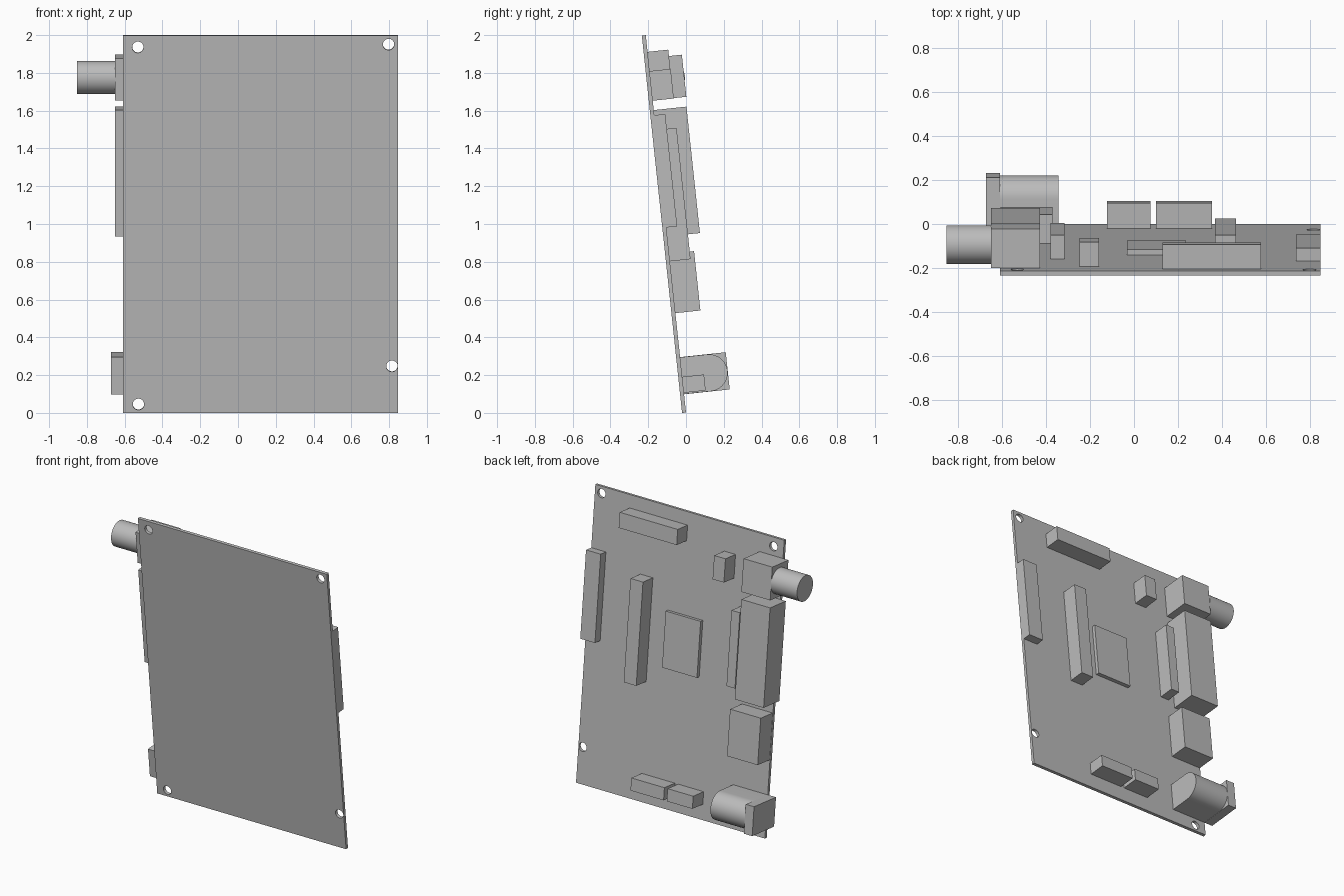
import bpy, bmesh, math
from mathutils import Matrix

cube = bpy.data.objects.get("Cube")
if cube:
    bpy.data.objects.remove(cube)

grey = bpy.data.materials.new("plain_grey")
grey.use_nodes = True
grey.diffuse_color = (0.5, 0.5, 0.5, 1)
grey.node_tree.nodes["Principled BSDF"].inputs["Base Color"].default_value = (0.5, 0.5, 0.5, 1)

# Parts are laid out on an upright board (x across, y out of the back, z up), then leaned back
THICK = 0.021
LEAN = Matrix.Translation((0, 0, 0.002)) @ Matrix.Rotation(math.atan(0.213 / 1.998), 4, 'X')


def finish(name, bm, smooth=False):
    bmesh.ops.recalc_face_normals(bm, faces=bm.faces)
    mesh = bpy.data.meshes.new(name)
    bm.to_mesh(mesh)
    bm.free()
    mesh.materials.append(grey)
    obj = bpy.data.objects.new(name, mesh)
    bpy.context.collection.objects.link(obj)
    obj.matrix_world = LEAN
    bpy.ops.object.select_all(action='DESELECT')
    obj.select_set(True)
    bpy.context.view_layer.objects.active = obj
    if smooth:
        bpy.ops.object.shade_smooth_by_angle(angle=math.radians(30))
    return obj


def block(name, x0, x1, z0, z1, depth, y0=0.0):
    bm = bmesh.new()
    bmesh.ops.create_cube(bm, size=1)
    bmesh.ops.scale(bm, vec=(x1 - x0, depth - y0, z1 - z0), verts=bm.verts)
    bmesh.ops.translate(bm, vec=((x0 + x1) / 2, (y0 + depth) / 2, (z0 + z1) / 2), verts=bm.verts)
    return finish(name, bm)


def extrude_x(name, profile, x0, x1):
    """Sweep a (y, z) outline along x."""
    bm = bmesh.new()
    face = bm.faces.new([bm.verts.new((x0, y, z)) for y, z in profile])
    out = bmesh.ops.extrude_face_region(bm, geom=[face])
    moved = [g for g in out["geom"] if isinstance(g, bmesh.types.BMVert)]
    bmesh.ops.translate(bm, vec=(x1 - x0, 0, 0), verts=moved)
    return finish(name, bm, smooth=True)


def arc(cy, cz, r, start, end, steps):
    angles = [math.radians(start + (end - start) * i / steps) for i in range(steps + 1)]
    return [(cy + r * math.cos(a), cz + r * math.sin(a)) for a in angles]


# Board with four mounting holes
board = block("board", -0.608, 0.848, 0, 2.009, 0, y0=-THICK)
bm = bmesh.new()
for x, z in ((-0.53, 1.947), (0.797, 1.962), (0.815, 0.249), (-0.527, 0.046)):
    bmesh.ops.create_cone(bm, cap_ends=True, segments=32, radius1=0.03, radius2=0.03, depth=0.2,
                          matrix=Matrix.Translation((x, 0, z)) @ Matrix.Rotation(math.pi / 2, 4, 'X'))
cutter = finish("hole_cutter", bm)
cutter.hide_render = True
cut = board.modifiers.new("holes", 'BOOLEAN')
cut.operation = 'DIFFERENCE'
cut.solver = 'EXACT'
cut.object = cutter
bpy.context.view_layer.objects.active = board
bpy.ops.object.modifier_apply(modifier=cut.name)
bpy.data.objects.remove(cutter)

# Box-shaped connectors and chips: x range, z range, depth
for part in (
    ("top_connector", 0.13, 0.577, 1.815, 1.92, 0.11),
    ("small_connector", -0.247, -0.16, 1.66, 1.82, 0.112),
    ("side_connector", 0.735, 0.848, 0.985, 1.583, 0.058),
    ("long_header", 0.367, 0.463, 0.805, 1.504, 0.11),
    ("main_chip", -0.032, 0.237, 0.94, 1.32, 0.025),
    ("slim_header", -0.38, -0.315, 0.98, 1.49, 0.108),
    ("large_port", -0.65, -0.428, 0.937, 1.61, 0.174),
    ("small_port", -0.606, -0.37, 0.529, 0.845, 0.133),
    ("bottom_header_right", -0.122, 0.075, 0.105, 0.19, 0.116),
    ("bottom_header_left", 0.1, 0.355, 0.105, 0.19, 0.116),
    ("round_jack_block", -0.65, -0.428, 1.662, 1.886, 0.179),
    ("power_socket_flange", -0.672, -0.608, 0.097, 0.295, 0.243),
):
    block(*part)

# Round jack barrel
extrude_x("round_jack_barrel", arc(0.095, 1.773, 0.088, 0, 350.0, 35), -0.852, -0.65)

# Power socket body: flat sides with a rounded back
extrude_x("power_socket_body", [(0, 0.098)] + arc(0.144, 0.196, 0.098, -90, 90, 24) + [(0, 0.294)],
          -0.608, -0.342)
